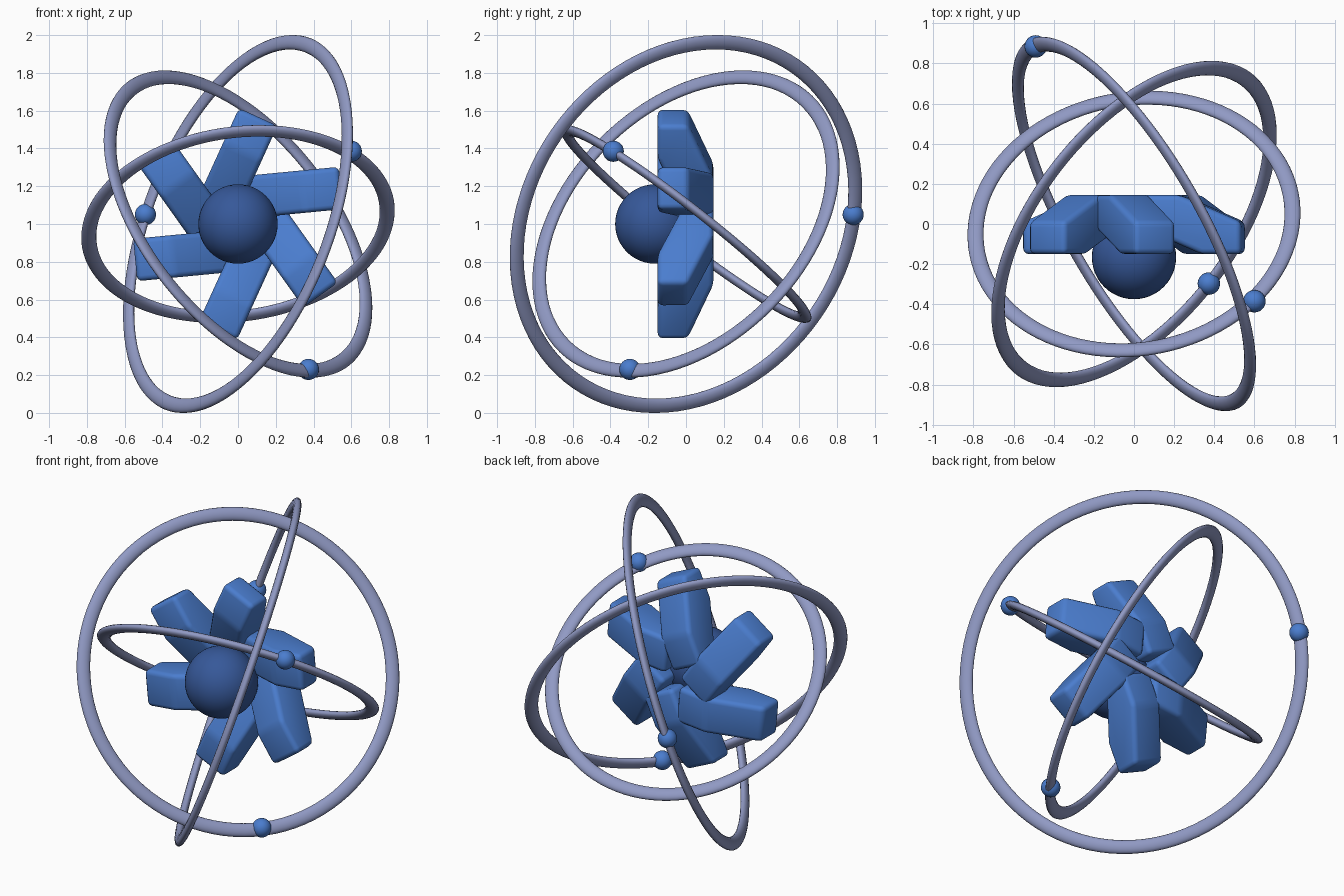
import bpy, bmesh, math
from mathutils import Vector, Matrix

if "Cube" in bpy.data.objects:
    bpy.data.objects.remove(bpy.data.objects["Cube"])

CENTRE = Vector((0, 0, 1))


def material(name, rgb):
    m = bpy.data.materials.new(name)
    m.diffuse_color = (*rgb, 1)
    m.use_nodes = True
    m.node_tree.nodes["Principled BSDF"].inputs["Base Color"].default_value = m.diffuse_color
    return m


RING = material("pale periwinkle", (0.28, 0.32, 0.55))
BLUE = material("bright blue", (0.069, 0.205, 0.62))
NAVY = material("deep blue", (0.037, 0.098, 0.32))


def finish(ob, name, mat):
    ob.name = name
    ob.data.materials.clear()
    ob.data.materials.append(mat)
    for p in ob.data.polygons:
        p.use_smooth = True


def ball(name, loc, radius, mat, seg):
    bpy.ops.mesh.primitive_uv_sphere_add(segments=seg, ring_count=seg // 2,
                                         radius=radius, location=loc)
    finish(bpy.context.object, name, mat)


def ring(name, radius, normal):
    # torus flattened along its axis, then tilted to the orbit plane
    bpy.ops.mesh.primitive_torus_add(major_radius=radius, minor_radius=0.04,
                                     major_segments=96, minor_segments=16)
    ob = bpy.context.object
    tilt = Vector((0, 0, 1)).rotation_difference(Vector(normal)).to_matrix().to_4x4()
    ob.data.transform(Matrix.Translation(CENTRE) @ tilt @ Matrix.Diagonal((1, 1, 0.58, 1)))
    finish(ob, name, RING)


# Spoke: bent hexagonal side profile (distance outwards, depth y)
PROFILE = [(0.56, -0.15), (0.56, 0.01), (0.25, 0.145),
           (0.05, 0.145), (0.05, -0.015), (0.36, -0.15)]


def spoke(name, angle):
    bm = bmesh.new()
    near, far = [[bm.verts.new((u, y, v)) for u, y in PROFILE] for v in (0.025, 0.25)]
    bm.faces.new(near)
    bm.faces.new(far[::-1])
    for i in range(6):
        j = (i + 1) % 6
        bm.faces.new((near[j], near[i], far[i], far[j]))
    bmesh.ops.recalc_face_normals(bm, faces=bm.faces)
    bmesh.ops.bevel(bm, geom=bm.edges[:], offset=0.028, segments=3, profile=0.5,
                    affect='EDGES', clamp_overlap=True)
    bm.transform(Matrix.Translation(CENTRE) @ Matrix.Rotation(-angle, 4, 'Y'))
    me = bpy.data.meshes.new(name)
    bm.to_mesh(me)
    bm.free()
    ob = bpy.data.objects.new(name, me)
    bpy.context.collection.objects.link(ob)
    finish(ob, name, BLUE)
    bpy.ops.object.select_all(action='DESELECT')
    ob.select_set(True)
    bpy.context.view_layer.objects.active = ob
    bpy.ops.object.shade_smooth_by_angle(angle=math.radians(35))


# Pinwheel of six offset spokes
for k in range(6):
    spoke(f"spoke_{k + 1}", math.radians(5.5 + 60 * k))

# Central sphere in front of the spokes
ball("core_sphere", (0, -0.165, 1), 0.21, NAVY, 48)

# Orbit rings, each with one small bead
ring("small_ring", 0.795, (-0.11, 0.61, 0.784))
ring("middle_ring", 0.913, (0.67, -0.525, 0.525))
ring("large_ring", 1.016, (0.82, 0.47, -0.32))
ball("small_ring_bead", (0.60, -0.385, 1.385), 0.056, BLUE, 24)
ball("middle_ring_bead", (0.373, -0.297, 0.23), 0.056, BLUE, 24)
ball("large_ring_bead", (-0.49, 0.885, 1.05), 0.056, BLUE, 24)
